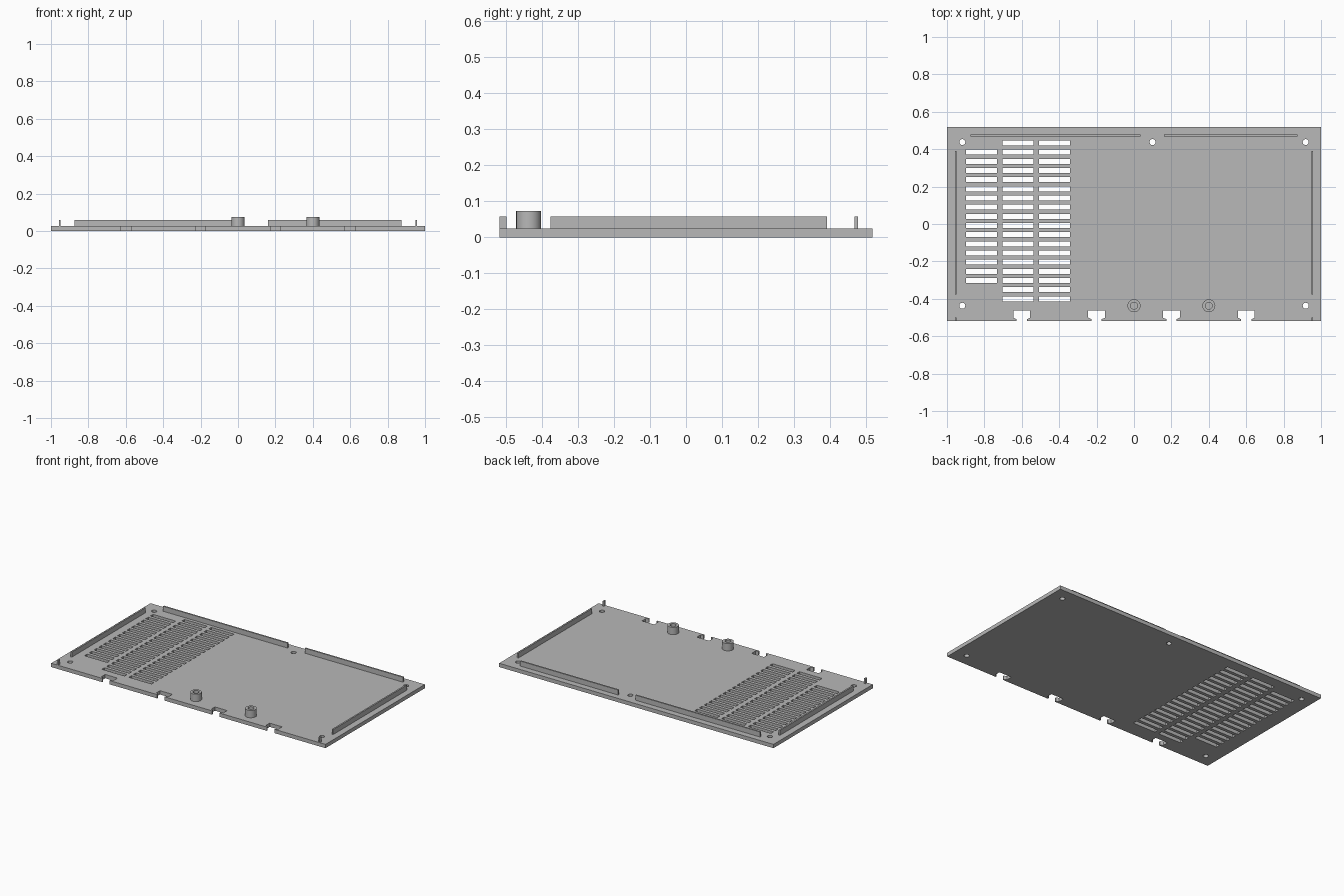
import bpy, bmesh, math

if "Cube" in bpy.data.objects:
    bpy.data.objects.remove(bpy.data.objects["Cube"])

W, D = 1.0, 0.5175      # half width and half depth of the panel
T = 0.025               # panel thickness
RIB_TOP = 0.058
BOSS_TOP = 0.0735

grey = bpy.data.materials.new("plain grey")
grey.diffuse_color = (0.48, 0.48, 0.48, 1)
grey.use_nodes = True
grey.node_tree.nodes["Principled BSDF"].inputs["Base Color"].default_value = grey.diffuse_color


def rect(x0, x1, y0, y1):
    return [(x0, y0), (x1, y0), (x1, y1), (x0, y1)]


def circle(x, y, r, n=32):
    return [(x + r * math.cos(2 * math.pi * i / n),
             y + r * math.sin(2 * math.pi * i / n)) for i in range(n)]


def extruded(name, loops, z0, z1):
    """Solid from a closed outline (first loop) with holes (other loops)."""
    curve = bpy.data.curves.new(name, 'CURVE')
    curve.dimensions = '2D'
    curve.fill_mode = 'BOTH'
    curve.extrude = (z1 - z0) / 2
    for loop in loops:
        spline = curve.splines.new('POLY')
        spline.points.add(len(loop) - 1)
        for p, (x, y) in zip(spline.points, loop):
            p.co = (x, y, 0, 1)
        spline.use_cyclic_u = True
    ob = bpy.data.objects.new(name, curve)
    bpy.context.collection.objects.link(ob)
    ob.location.z = (z0 + z1) / 2
    bpy.ops.object.select_all(action='DESELECT')
    ob.select_set(True)
    bpy.context.view_layer.objects.active = ob
    bpy.ops.object.convert(target='MESH')
    ob = bpy.context.view_layer.objects.active
    # Weld caps to walls and face everything outwards
    bm = bmesh.new()
    bm.from_mesh(ob.data)
    bmesh.ops.remove_doubles(bm, verts=bm.verts, dist=1e-5)
    bmesh.ops.recalc_face_normals(bm, faces=bm.faces)
    bm.to_mesh(ob.data)
    bm.free()
    ob.data.materials.clear()
    ob.data.materials.append(grey)
    bpy.ops.object.shade_smooth_by_angle(angle=math.radians(30))
    return ob


# Panel outline, with four necked notches along the front edge
outline = [(-W, D), (-W, -D)]
for cx in (-0.6, -0.2, 0.2, 0.6):
    half = [(0.027, -D), (0.027, -0.509), (0.045, -0.501), (0.045, -0.462)]
    outline += [(cx - x, y) for x, y in half]
    outline += [(cx + x, y) for x, y in reversed(half)]
outline += [(W, -D), (W, D)]
loops = [outline]

# Three columns of ventilation slots
for x0, x1, first, last in ((-0.898, -0.732, 1, 15),
                            (-0.703, -0.537, 0, 17),
                            (-0.507, -0.341, 0, 17)):
    for i in range(first, last + 1):
        y = 0.433 - 0.049 * i
        loops.append(rect(x0, x1, y - 0.0135, y + 0.0135))

# Screw holes
for x, y in ((-0.918, 0.438), (0.099, 0.438), (0.918, 0.438),
             (-0.918, -0.437), (0.918, -0.437)):
    loops.append(circle(x, y, 0.016))
extruded("panel", loops, 0, T)

# Locating ribs along the back
extruded("back_rib_long", [rect(-0.874, 0.034, 0.468, 0.478)], T, RIB_TOP)
extruded("back_rib_short", [rect(0.160, 0.874, 0.468, 0.478)], T, RIB_TOP)

# Side ribs and short front corner tabs, mirrored left and right
for side, s in (("left", -1), ("right", 1)):
    xa, xb = sorted((s * 0.948, s * 0.958))
    extruded(side + "_rib", [rect(xa, xb, -0.377, 0.391)], T, RIB_TOP)
    extruded(side + "_corner_tab", [rect(xa, xb, -D, -0.499)], T, RIB_TOP)

# Hollow screw bosses
for name, x in (("middle_boss", 0.0), ("right_boss", 0.4)):
    extruded(name, [circle(x, -0.437, 0.0345), circle(x, -0.437, 0.0185)], T, BOSS_TOP)
